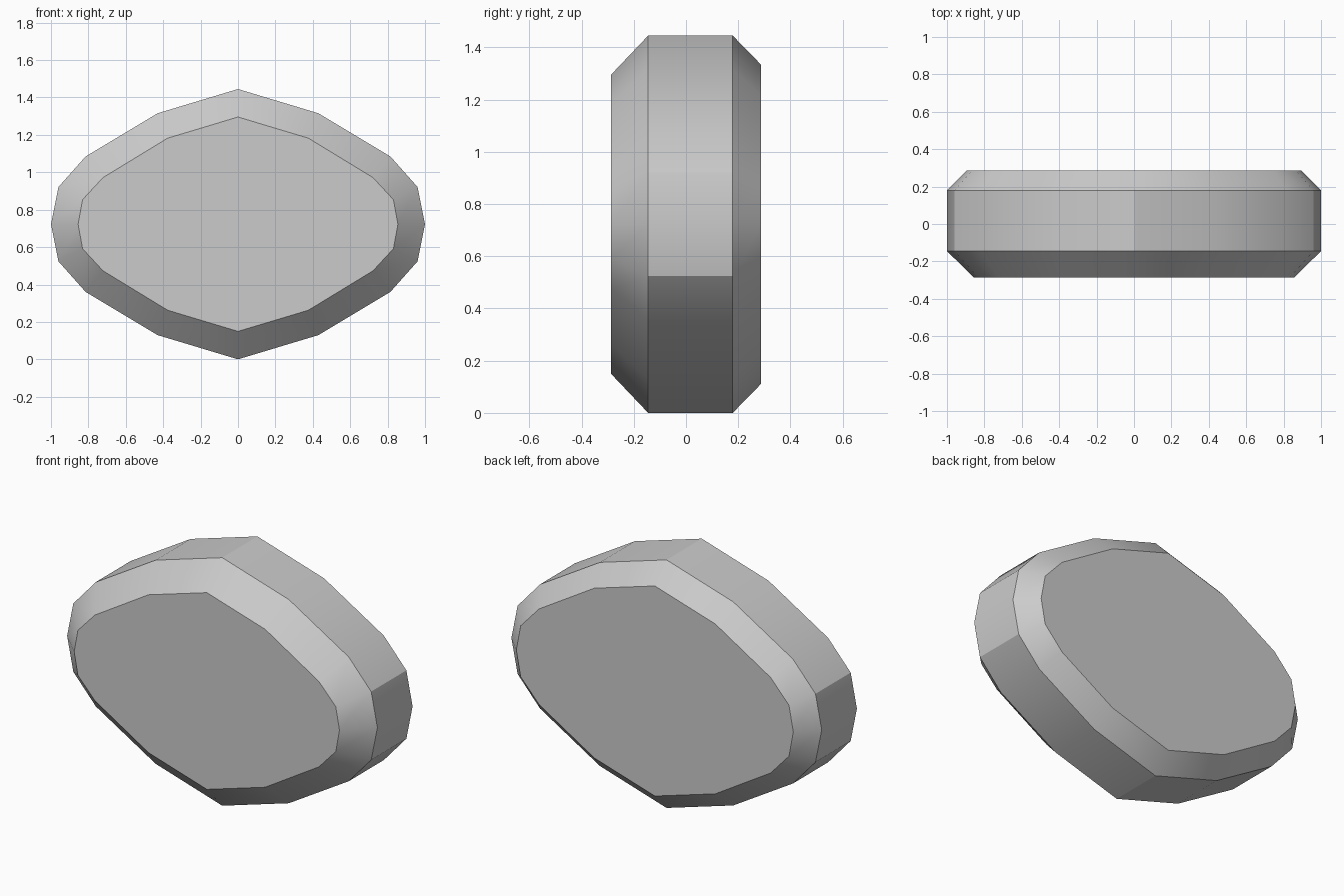
import bpy, bmesh
from math import radians

if "Cube" in bpy.data.objects:
    bpy.data.objects.remove(bpy.data.objects["Cube"])

# Quarter outlines (x, z from centre): full girth and the smaller front face
OUTER = [(1.0, 0.0), (0.96, 0.199), (0.815, 0.362), (0.43, 0.593), (0.0, 0.7225)]
FRONT = [(0.855, 0.0), (0.831, 0.131), (0.722, 0.249), (0.376, 0.46), (0.0, 0.573)]
BACK = [tuple(o + (f - o) * 0.74 for o, f in zip(a, b)) for a, b in zip(OUTER, FRONT)]
CENTRE_Z = 0.7225


def full_ring(q):
    """Mirror a quarter outline into a closed 16-point loop."""
    half = q + [(-x, z) for x, z in reversed(q[:-1])]
    return half + [(x, -z) for x, z in reversed(half[1:-1])]


# Loft the rings from front to back
bm = bmesh.new()
rings = []
for quarter, y in ((FRONT, -0.287), (OUTER, -0.145), (OUTER, 0.179), (BACK, 0.287)):
    rings.append([bm.verts.new((x, y, z + CENTRE_Z)) for x, z in full_ring(quarter)])
for a, b in zip(rings, rings[1:]):
    for i in range(len(a)):
        j = (i + 1) % len(a)
        bm.faces.new((a[i], a[j], b[j], b[i]))

# Flat front and back faces
bm.faces.new(rings[0])
bm.faces.new(rings[-1])
bmesh.ops.recalc_face_normals(bm, faces=bm.faces)

mesh = bpy.data.meshes.new("bevelled_block")
bm.to_mesh(mesh)
bm.free()
block = bpy.data.objects.new("bevelled_block", mesh)
bpy.context.collection.objects.link(block)
bpy.context.view_layer.objects.active = block
block.select_set(True)
bpy.ops.object.shade_smooth_by_angle(angle=radians(30))
